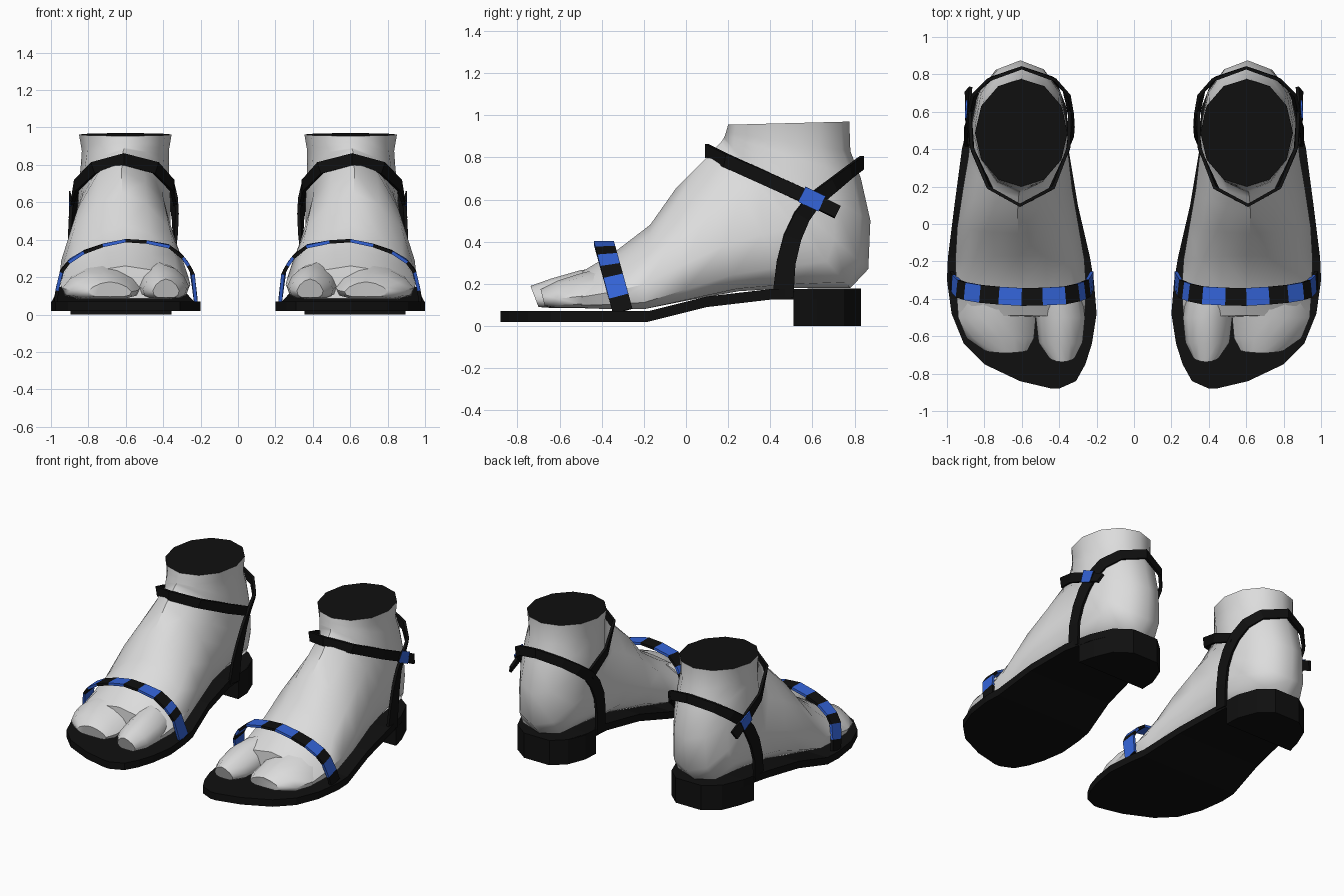
import bpy, bmesh, math
from mathutils import Vector

if "Cube" in bpy.data.objects:
    bpy.data.objects.remove(bpy.data.objects["Cube"])


def material(name, rgb):
    m = bpy.data.materials.new(name)
    m.diffuse_color = (*rgb, 1)
    m.use_nodes = True
    m.node_tree.nodes["Principled BSDF"].inputs["Base Color"].default_value = m.diffuse_color
    return m


SKIN = material("pale_grey", (0.72, 0.72, 0.72))
BLACK = material("black", (0.005, 0.005, 0.005))
BLUE = material("blue", (0.035, 0.13, 0.70))


def finish(name, bm, mats, side, smooth=False):
    """Mirror for the left foot, fix normals and make the object."""
    for v in bm.verts:
        v.co.x *= side
    bmesh.ops.recalc_face_normals(bm, faces=bm.faces)
    me = bpy.data.meshes.new(name)
    bm.to_mesh(me)
    bm.free()
    ob = bpy.data.objects.new(name, me)
    bpy.context.collection.objects.link(ob)
    for m in mats:
        me.materials.append(m)
    if smooth:
        bpy.ops.object.select_all(action='DESELECT')
        ob.select_set(True)
        bpy.context.view_layer.objects.active = ob
        bpy.ops.object.shade_smooth_by_angle(angle=math.radians(45))


def bridge(bm, rings):
    n = len(rings[0])
    faces = []
    for k, (a, b) in enumerate(zip(rings, rings[1:])):
        for i in range(n):
            j = (i + 1) % n
            faces.append((k, bm.faces.new((a[i], a[j], b[j], b[i]))))
    return faces


# Half sections (height fraction, width fraction): flat-soled and oval
FLAT = [(0, 0), (0, .7), (.08, .93), (.3, 1), (.62, .78), (.88, .4), (1, 0)]
OVAL = [((1 - math.cos(a)) / 2, math.sin(a)) for a in (i * math.pi / 6 for i in range(7))]


def loft(name, sections, side, cap_mat=0):
    """Sections: bottom y,z, top y,z, inner x, outer x, roundness."""
    bm = bmesh.new()
    rings = []
    for by, bz, ty, tz, x0, x1, r in sections:
        half = [(f[0] + (o[0] - f[0]) * r, f[1] + (o[1] - f[1]) * r) for f, o in zip(FLAT, OVAL)]
        loop = half + [(t, -w) for t, w in half[-2:0:-1]]
        rings.append([bm.verts.new(((x0 + x1) / 2 + w * (x1 - x0) / 2,
                                    by + (ty - by) * t, bz + (tz - bz) * t)) for t, w in loop])
    bridge(bm, rings)
    bm.faces.new(rings[0])
    bm.faces.new(rings[-1]).material_index = cap_mat
    finish(name, bm, [SKIN, BLACK], side, True)


def ribbon(name, path, widths, centre, side, colours=None, thick=.018):
    """Flat strap along a path, facing away from the centre."""
    bm = bmesh.new()
    pts = [Vector(p) for p in path]
    rings = []
    for i, p in enumerate(pts):
        tan = (pts[min(i + 1, len(pts) - 1)] - pts[max(i - 1, 0)]).normalized()
        out = Vector([p[k] - centre[k] if centre[k] is not None else 0 for k in range(3)])
        out = (out - tan * out.dot(tan)).normalized()
        across = out.cross(tan).normalized() * widths[i] / 2
        out *= thick / 2
        rings.append([bm.verts.new(p + a * across + b * out)
                      for a, b in ((-1, -1), (1, -1), (1, 1), (-1, 1))])
    for k, f in bridge(bm, rings):
        f.material_index = colours[k] if colours else 0
    bm.faces.new(rings[0])
    bm.faces.new(rings[-1])
    finish(name, bm, [BLACK, BLUE], side)


# Sole stations: y, inner x, outer x, underside z
SOLE = [(-.88, .40, .44, .02), (-.84, .31, .61, .02), (-.75, .26, .80, .02),
        (-.64, .225, .91, .02), (-.48, .2, .975, .02), (-.3, .215, 1.0, .02),
        (-.18, .235, .995, .02), (.1, .3, .96, .09), (.4, .35, .92, .125),
        (.6, .36, .875, .127), (.75, .41, .81, .127), (.83, .5, .7, .127)]
HEEL = [(.355, .51), (.895, .51), (.865, .62), (.81, .75), (.7, .83),
        (.5, .83), (.41, .75), (.36, .62)]

FOOT = [(-.50, .085, -.49, .26, .265, .94, 0), (-.36, .08, -.34, .35, .255, .95, 0),
        (-.2, .08, -.17, .48, .265, .955, 0), (0, .12, -.05, .65, .295, .945, .1),
        (.25, .165, .07, .77, .33, .915, .3), (.5, .18, .14, .845, .35, .885, .4),
        (.78, .18, .165, .87, .36, .87, .6), (.865, .27, .175, .885, .36, .86, .9),
        (.875, .5, .18, .895, .365, .85, 1), (.83, .7, .185, .905, .37, .84, 1),
        (.78, .83, .19, .92, .37, .835, 1), (.775, .97, .2, .955, .355, .85, 1)]
BIG_TOE = [(-.38, .09, -.38, .28, .28, .56, .3), (-.5, .085, -.5, .265, .262, .525, .3),
           (-.63, .085, -.64, .225, .275, .51, .3), (-.70, .09, -.738, .19, .315, .455, .3)]
SMALL_TOES = [(-.38, .09, -.38, .28, .48, .93, .2), (-.5, .085, -.5, .25, .525, .94, .2),
              (-.61, .085, -.61, .215, .535, .895, .2), (-.67, .095, -.69, .175, .57, .80, .2)]

# Toe strap bends; its segments alternate black and blue
TOE_STRAP = [(.975, .07), (.965, .14), (.94, .235), (.9, .285), (.82, .335), (.72, .37),
             (.6, .395), (.49, .388), (.37, .365), (.3, .31), (.27, .27), (.245, .225), (.225, .07)]
toe_path = [(x, -.30 - .09 * (z - .07) / .325, z) for x, z in TOE_STRAP]
toe_colours = [0, 1, 0, 1, 0, 1, 0, 1, 0, 1, 0, 1]

FRONT_STRAP = [(.885, .72, .54), (.885, .6, .6), (.865, .4, .69), (.77, .19, .785),
               (.61, .1, .83), (.44, .19, .785), (.352, .4, .69), (.338, .6, .6)]
BACK_STRAP = [(.895, .46, .14), (.90, .475, .3), (.895, .505, .42), (.885, .55, .52),
              (.875, .61, .6), (.85, .7, .67), (.77, .775, .73), (.6, .835, .775),
              (.43, .775, .73), (.36, .7, .67), (.342, .61, .6), (.335, .55, .52),
              (.335, .505, .42), (.345, .475, .3), (.355, .46, .14)]
ANKLE = (.61, .47, None)

for side, label in ((1, "right"), (-1, "left")):
    # Foot with a split toe
    loft(label + "_foot", FOOT, side, cap_mat=1)
    loft(label + "_big_toe", BIG_TOE, side)
    loft(label + "_small_toes", SMALL_TOES, side)

    # Sole
    bm = bmesh.new()
    rings = [[bm.verts.new(c) for c in ((a, y, z), (b, y, z), (b, y, z + .05), (a, y, z + .05))]
             for y, a, b, z in SOLE]
    bridge(bm, rings)
    bm.faces.new(rings[0])
    bm.faces.new(rings[-1])
    finish(label + "_sole", bm, [BLACK], side)

    # Heel block
    bm = bmesh.new()
    rings = [[bm.verts.new((x, y, z)) for x, y in HEEL] for z in (0, .175)]
    bridge(bm, rings)
    for r in rings:
        bm.faces.new(r)
    finish(label + "_heel", bm, [BLACK], side)

    # Straps and buckle
    ribbon(label + "_toe_strap", toe_path, [.095] * 13, (.6, None, .07), side, toe_colours)
    ribbon(label + "_front_strap", FRONT_STRAP, [.065] * 8, ANKLE, side)
    w = [.10, .09, .085, .08, .075, .07, .065, .065]
    ribbon(label + "_back_strap", BACK_STRAP, w + w[-2::-1], ANKLE, side)
    ribbon(label + "_buckle", [(.897, .55, .625), (.897, .645, .58)], [.08] * 2,
           (.61, .6, None), side, [1], .009)
